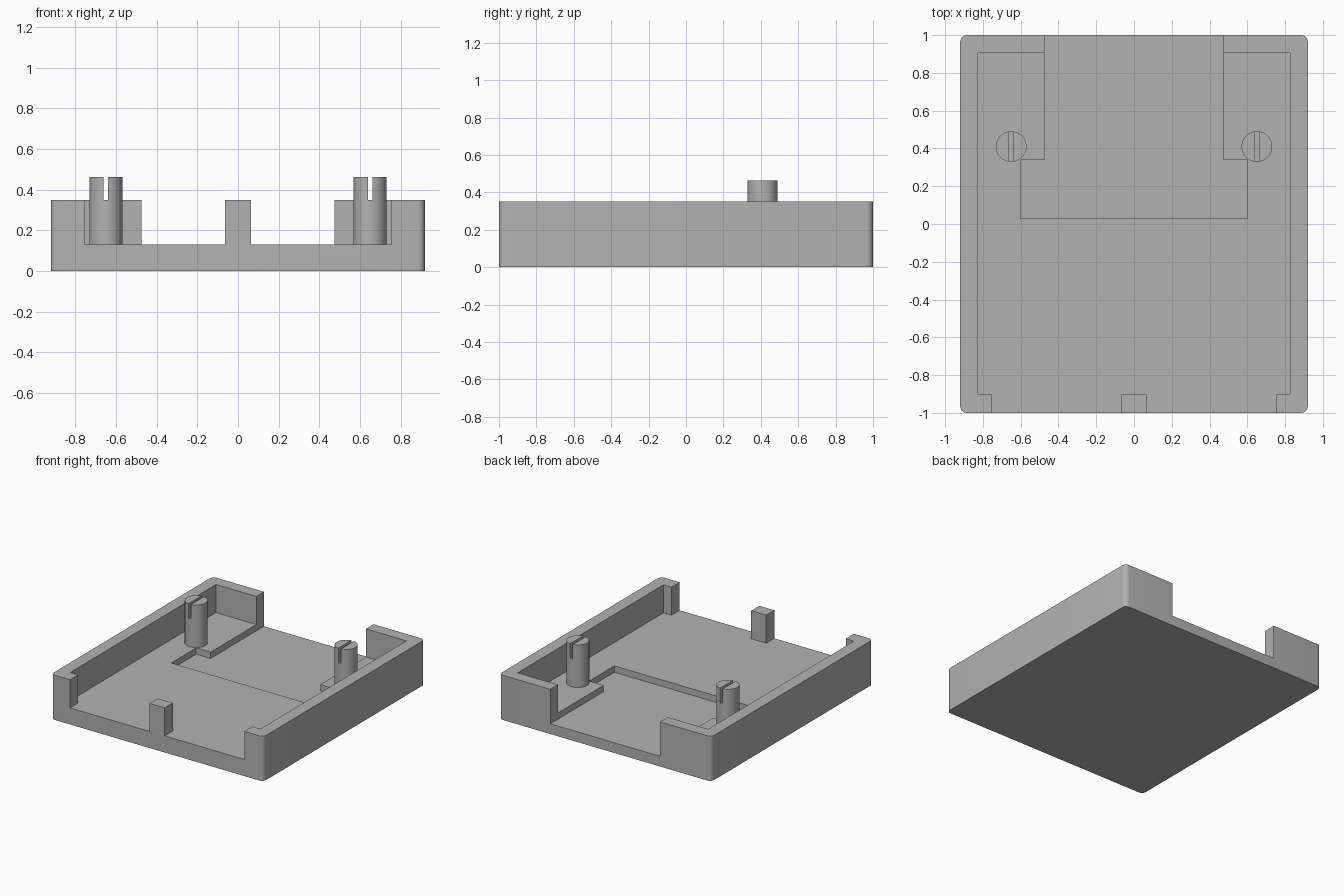
import bpy, bmesh
from mathutils import Vector

cube = bpy.data.objects.get("Cube")
if cube:
    bpy.data.objects.remove(cube, do_unlink=True)

grey = bpy.data.materials.new("plain grey")
grey.use_nodes = True
GREY = (0.45, 0.45, 0.45, 1)
grey.diffuse_color = GREY
grey.node_tree.nodes["Principled BSDF"].inputs["Base Color"].default_value = GREY


def finish(name, bm):
    mesh = bpy.data.meshes.new(name)
    bm.to_mesh(mesh)
    bm.free()
    mesh.materials.append(grey)
    obj = bpy.data.objects.new(name, mesh)
    bpy.context.collection.objects.link(obj)
    return obj


def box(name, x0, x1, y0, y1, z0, z1, radius=0):
    """Box by its limits, with optionally rounded upright edges."""
    bm = bmesh.new()
    bmesh.ops.create_cube(bm, size=1)
    bmesh.ops.scale(bm, verts=bm.verts, vec=(x1 - x0, y1 - y0, z1 - z0))
    bmesh.ops.translate(bm, verts=bm.verts,
                        vec=Vector((x0 + x1, y0 + y1, z0 + z1)) / 2)
    if radius:
        upright = [e for e in bm.edges
                   if abs(e.verts[0].co.z - e.verts[1].co.z) > 0.01]
        bmesh.ops.bevel(bm, geom=upright, offset=radius, segments=6,
                        profile=0.5, affect='EDGES')
    return finish(name, bm)


def activate(obj):
    bpy.ops.object.select_all(action='DESELECT')
    obj.select_set(True)
    bpy.context.view_layer.objects.active = obj


def cut(obj, *limits):
    """Remove a box-shaped volume from an object."""
    cutter = box("cutter", *limits)
    cutter.hide_render = True
    mod = obj.modifiers.new("cut", 'BOOLEAN')
    mod.operation = 'DIFFERENCE'
    mod.solver = 'EXACT'
    mod.object = cutter
    activate(obj)
    bpy.ops.object.modifier_apply(modifier=mod.name)
    bpy.data.objects.remove(cutter, do_unlink=True)


def smooth(obj):
    activate(obj)
    bpy.ops.object.shade_smooth_by_angle(angle=0.6)


WALL_TOP, FLOOR, RECESS, OVER = 0.35, 0.13, 0.08, 0.6

# Tray with rounded corners
tray = box("tray", -0.92, 0.92, -1, 1, 0, WALL_TOP, radius=0.035)

# Main cavity, leaving thin side walls
cut(tray, -0.825, 0.825, -0.9, 0.905, FLOOR, OVER)

# Two front openings, leaving the corner returns and the middle tab
cut(tray, 0.065, 0.755, -1.1, -0.85, FLOOR, OVER)
cut(tray, -0.755, -0.065, -1.1, -0.85, FLOOR, OVER)

# Lowered recess that runs out through the wide back opening
cut(tray, -0.6, 0.6, 0.03, 0.34, RECESS, OVER)
cut(tray, -0.475, 0.475, 0.3, 1.1, RECESS, OVER)
smooth(tray)

# Slotted round pegs
for side, x in (("left", 0.65), ("right", -0.65)):
    bm = bmesh.new()
    base, top = FLOOR - 0.03, 0.463
    bmesh.ops.create_cone(bm, cap_ends=True, segments=48, radius1=0.081,
                          radius2=0.081, depth=top - base)
    bmesh.ops.translate(bm, verts=bm.verts, vec=(x, 0.41, (base + top) / 2))
    peg = finish(side + "_slotted_peg", bm)
    cut(peg, x - 0.011, x + 0.011, 0.2, 0.6, WALL_TOP, OVER)
    smooth(peg)
